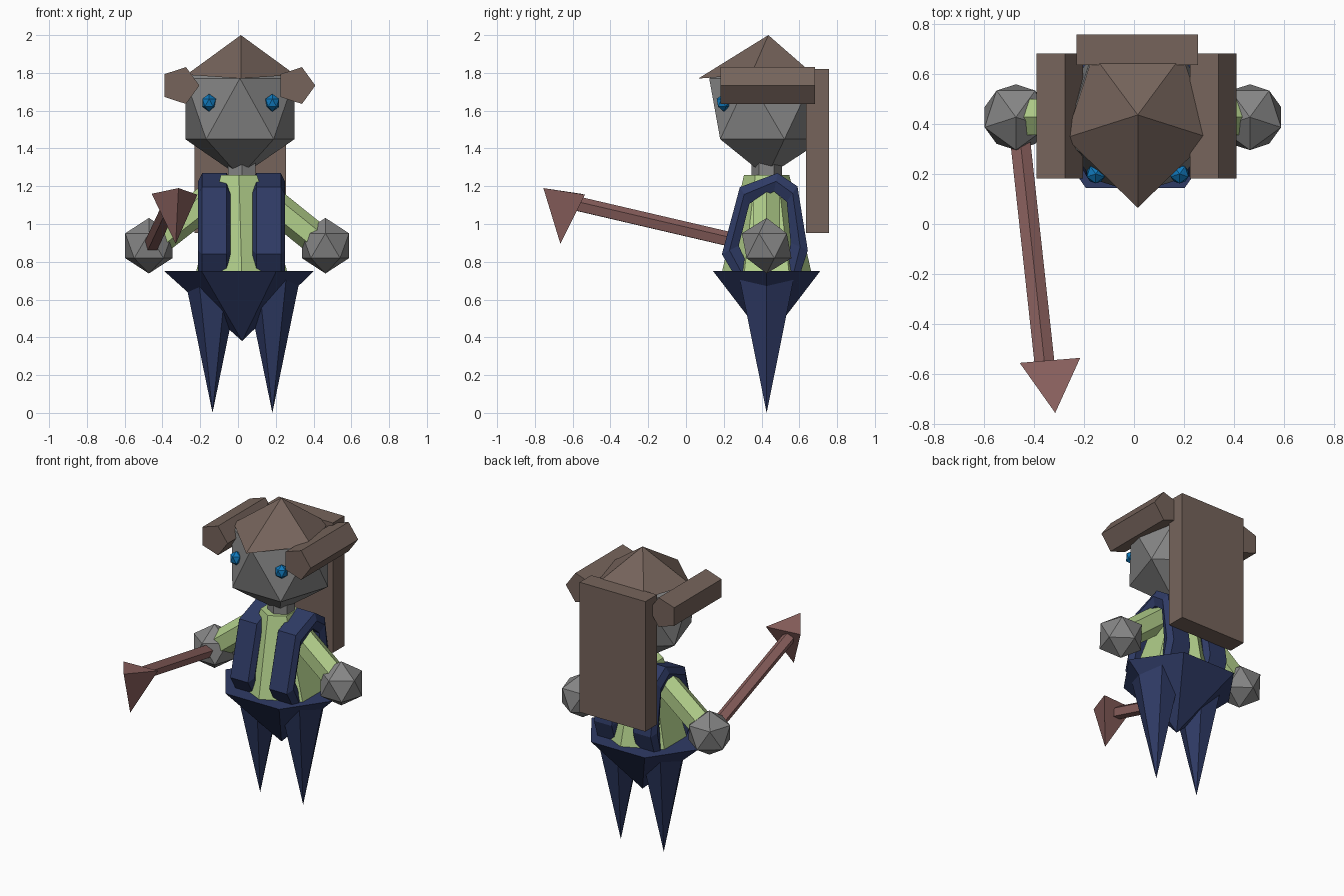
import bpy, bmesh, math
from mathutils import Vector, Matrix

if "Cube" in bpy.data.objects:
    bpy.data.objects.remove(bpy.data.objects["Cube"])

CX, CY = 0.01, 0.427   # body axis


def material(name, rgb):
    m = bpy.data.materials.new(name)
    m.diffuse_color = (*rgb, 1)
    m.use_nodes = True
    m.node_tree.nodes["Principled BSDF"].inputs["Base Color"].default_value = m.diffuse_color
    return m


BROWN = material("hair_brown", (0.18, 0.127, 0.105))
GRAY = material("stone_gray", (0.235, 0.235, 0.235))
GREEN = material("shirt_green", (0.45, 0.63, 0.26))
NAVY = material("cloth_navy", (0.028, 0.043, 0.13))
BLUE = material("eye_blue", (0.005, 0.19, 0.5))
RED = material("spear_red", (0.27, 0.125, 0.118))


def finish(name, bm, mat):
    bmesh.ops.recalc_face_normals(bm, faces=bm.faces[:])
    mesh = bpy.data.meshes.new(name)
    bm.to_mesh(mesh)
    bm.free()
    mesh.materials.append(mat)
    ob = bpy.data.objects.new(name, mesh)
    bpy.context.collection.objects.link(ob)
    return ob


def ico(name, centre, scale, mat):
    """Twenty-sided ball with one upper-ring corner facing the front."""
    bm = bmesh.new()
    bmesh.ops.create_icosphere(bm, subdivisions=1, radius=1)
    m = (Matrix.Translation(centre) @ Matrix.Diagonal((*scale, 1))
         @ Matrix.Rotation(-math.pi / 2, 4, 'Z'))
    bmesh.ops.transform(bm, matrix=m, verts=bm.verts[:])
    return finish(name, bm, mat)


def loft(name, rings, mat, closed=False):
    """Skin a list of equal rings; a ring of one point is a tip."""
    bm = bmesh.new()
    vs = [[bm.verts.new(p) for p in r] for r in rings]
    n = max(len(r) for r in rings)
    pairs = list(zip(vs, vs[1:])) + ([(vs[-1], vs[0])] if closed else [])
    for a, b in pairs:
        for i in range(n):
            j = (i + 1) % n
            quad = [a[i % len(a)], a[j % len(a)], b[j % len(b)], b[i % len(b)]]
            bm.faces.new(list(dict.fromkeys(quad)))
    if not closed:
        for r in (vs[0], vs[-1]):
            if len(r) > 2:
                bm.faces.new(r)
    return finish(name, bm, mat)


def ring(n, cx, cy, z, rx, ry, start=0):
    return [(cx + rx * math.cos(start + math.tau * i / n),
             cy + ry * math.sin(start + math.tau * i / n), z) for i in range(n)]


def rod(name, a, b, radius, n, mat, up=(0, 0, 1)):
    """Straight prism between two points with a corner facing up."""
    a, b = Vector(a), Vector(b)
    d = (b - a).normalized()
    side = d.cross(Vector(up)).normalized()
    top = side.cross(d)
    offs = [radius * (top * math.cos(math.tau * i / n) + side * math.sin(math.tau * i / n))
            for i in range(n)]
    return loft(name, [[a + o for o in offs], [b + o for o in offs]], mat)


def box(name, lo, hi, mat):
    return loft(name, [[(lo[0], lo[1], z), (hi[0], lo[1], z),
                        (hi[0], hi[1], z), (lo[0], hi[1], z)] for z in (lo[2], hi[2])], mat)


# Head, neck and eyes
ico("head", (CX, CY, 1.61), (0.34, 0.34, 0.36), GRAY)
loft("neck", [ring(6, 0.02, CY, z, 0.083, 0.08, math.pi / 2) for z in (1.22, 1.36)], GRAY)
for x, side in ((-0.153, "left"), (0.182, "right")):
    ico("eye_" + side, (x, 0.2, 1.642), (0.042, 0.042, 0.047), BLUE)

# Hair: five-sided cap with a forward peak, side rolls and back panel
cap = ring(5, CX + 0.005, 0.436, 1.79, 0.303, 0.297, -math.pi / 2)
cap[0] = (CX + 0.005, 0.065, 1.77)
loft("hair_cap", [cap, [(CX + 0.005, 0.436, 2.0)]], BROWN)
for x, side in ((-0.307, "left"), (0.307, "right")):
    rings = [[(x + 0.1025 * math.cos(math.tau * i / 5), y,
               1.733 + 0.1025 * math.sin(math.tau * i / 5)) for i in range(5)]
             for y in (0.182, 0.682)]
    loft("hair_roll_" + side, rings, BROWN)
box("hair_back", (-0.23, 0.635, 0.953), (0.255, 0.757, 1.82), BROWN)

# Torso
loft("torso", [ring(6, 0.02, CY, 0.73, 0.285, 0.24, math.pi / 2),
               ring(6, 0.005, CY, 1.26, 0.11, 0.12, math.pi / 2)], GREEN)

# Vest straps: angular loops around each shoulder
path = [(0.485, 1.27), (0.285, 1.195), (0.19, 0.84), (0.28, 0.69),
        (0.59, 0.69), (0.645, 0.86), (0.59, 1.2)]
section = [(-0.065, 0), (0.065, 0), (0.086, 0.045), (0.065, 0.1), (-0.065, 0.1), (-0.086, 0.045)]
hub = Vector((0.425, 0.96))
for x, side in ((-0.125, "left"), (0.162, "right")):
    rings = []
    for p in path:
        p = Vector(p)
        inward = (hub - p).normalized()
        rings.append([(x + sx, *(p + inward * t)) for sx, t in section])
    loft("vest_strap_" + side, rings, NAVY, closed=True)

# Arms and hands
for s, hx, side in ((-1, -0.472, "left"), (1, 0.463, "right")):
    rod("arm_" + side, (s * 0.14, CY, 1.14), (hx, CY, 0.88), 0.083, 6, GREEN)
    ico("hand_" + side, (hx, CY, 0.885), (0.147, 0.147, 0.147), GRAY)

# Skirt and pointed legs
loft("skirt", [ring(6, 0.005, CY, 0.75, 0.395, 0.327), [(0.022, CY, 0.38)]], NAVY)
for x, side in ((-0.135, "left"), (0.182, "right")):
    loft("leg_" + side, [ring(6, x, CY, 0.73, 0.15, 0.17), [(x, CY, 0.0)]], NAVY)

# Spear: shaft and four-cornered head
rod("spear_shaft", (-0.465, CY, 0.87), (-0.355, -0.58, 1.105), 0.042, 5, RED)
loft("spear_head", [[(-0.457, -0.555, 1.16), (-0.215, -0.535, 1.155), (-0.33, -0.665, 0.895)],
                    [(-0.315, -0.755, 1.19)]], RED)
